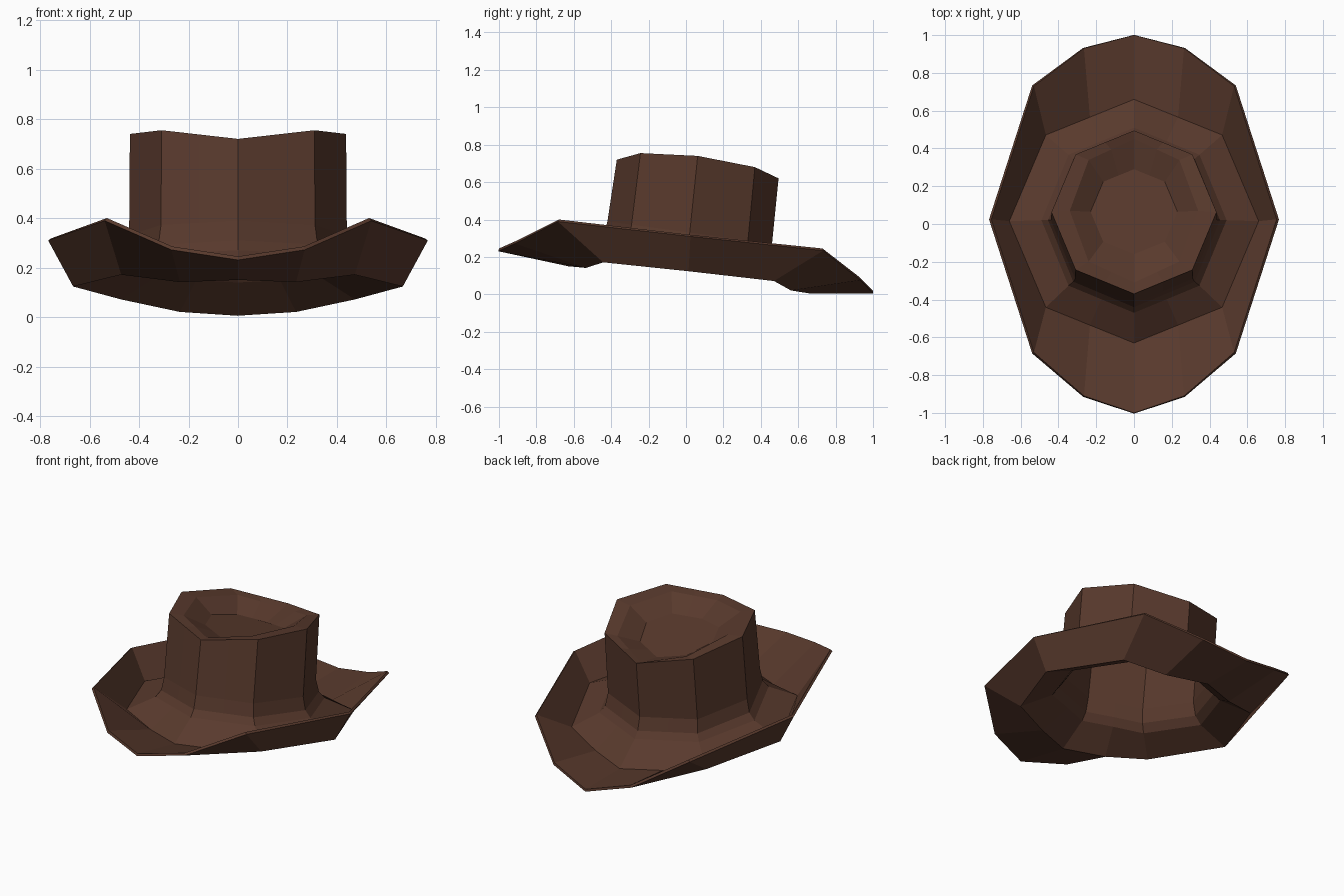
import bpy, bmesh, math

if "Cube" in bpy.data.objects:
    bpy.data.objects.remove(bpy.data.objects["Cube"])

# Colour
felt = bpy.data.materials.new("brown_felt")
felt.diffuse_color = (0.10, 0.042, 0.026, 1)
felt.use_nodes = True
felt.node_tree.nodes["Principled BSDF"].inputs["Base Color"].default_value = felt.diffuse_color


def octagon(cy, width, length, heights):
    """Right half of an eight-sided ring, front to back, 7 points
    (the front and back faces are split to match the brim)."""
    p = []
    for i, z in enumerate(heights):
        a = i * math.pi / 4
        p.append((width * math.sin(a), cy - length * math.cos(a), z))
    mid = lambda a, b: tuple((u + v) / 2 for u, v in zip(a, b))
    return [p[0], mid(p[0], p[1]), p[1], p[2], p[3], mid(p[3], p[4]), p[4]]


def tilted(cy, width, length, front_z, back_z):
    hs = [front_z + (back_z - front_z) * (1 - math.cos(i * math.pi / 4)) / 2
          for i in range(5)]
    return octagon(cy, width, length, hs)


# Brim edge and brim trough
edge = [(0, -1, .245), (.265, -.91, .285), (.53, -.68, .40), (.755, .025, .318),
        (.53, .73, .245), (.265, .93, .09), (0, 1, .02)]
trough = octagon(.015, .66, .645, [.165, .185, .137, .085, .02])
trough[1] = trough[1][:2] + (.156,)
trough[5] = trough[5][:2] + (.035,)

rings = [
    edge,
    trough,
    # curved foot of the crown
    tilted(.02, .49, .49, .27, .15),
    tilted(.02, .455, .46, .31, .19),
    tilted(.02, .44, .44, .39, .27),
    # crown rim
    octagon(.0625, .437, .4325, [.72, .755, .74, .68, .62]),
    # dented top
    octagon(.07, .34, .38, [.71, .744, .73, .668, .608]),
    octagon(.065, .23, .225, [.65, .665, .65, .61, .58]),
]

bm = bmesh.new()
loops = []
for half in rings:
    full = half + [(-x, y, z) for x, y, z in half[-2:0:-1]]
    loops.append([bm.verts.new(c) for c in full])
for lo, hi in zip(loops, loops[1:]):
    n = len(lo)
    for i in range(n):
        j = (i + 1) % n
        bm.faces.new((lo[i], lo[j], hi[j], hi[i]))
# floor of the dent
bm.faces.new(loops[-1])
bm.normal_update()

mesh = bpy.data.meshes.new("hat")
bm.to_mesh(mesh)
bm.free()
hat = bpy.data.objects.new("hat", mesh)
bpy.context.collection.objects.link(hat)
mesh.materials.append(felt)

# Felt thickness
shell = hat.modifiers.new("thickness", 'SOLIDIFY')
shell.thickness = 0.015
shell.offset = -1
